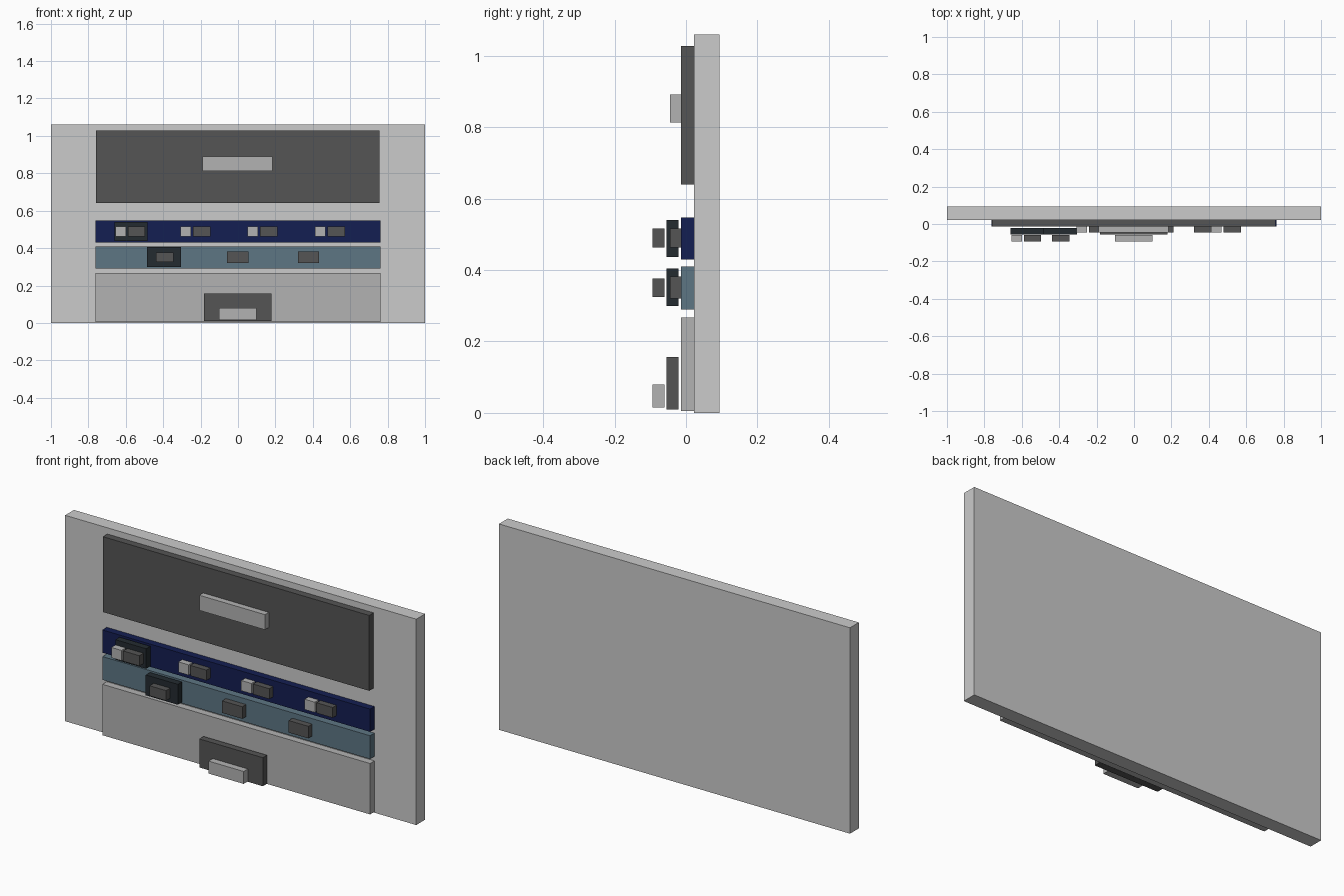
import bpy

if "Cube" in bpy.data.objects:
    bpy.data.objects.remove(bpy.data.objects["Cube"])


def material(name, rgb):
    m = bpy.data.materials.new(name)
    m.diffuse_color = (*rgb, 1)
    m.use_nodes = True
    m.node_tree.nodes["Principled BSDF"].inputs["Base Color"].default_value = m.diffuse_color
    return m


LIGHT = material("light_grey", (0.45, 0.45, 0.45))
DARK = material("dark_grey", (0.09, 0.09, 0.09))
NAVY = material("navy", (0.007, 0.013, 0.085))
STEEL = material("steel_blue", (0.11, 0.18, 0.23))
BLACK = material("selected_black", (0.017, 0.024, 0.03))

# Depth layers (front y, back y), from the board outwards
BOARD = (0.022, 0.094)
PANEL = (-0.014, 0.022)
LABEL = (-0.045, -0.014)
RAISED = (-0.055, -0.021)
TOP = (-0.094, -0.06)


def box(name, x, z, y, mat=None):
    """Box from (min, max) ranges on each axis."""
    bpy.ops.mesh.primitive_cube_add(
        size=1, location=[(a + b) / 2 for a, b in (x, y, z)])
    ob = bpy.context.object
    ob.name = name
    ob.scale = [b - a for a, b in (x, y, z)]
    bpy.ops.object.transform_apply(location=False, rotation=False, scale=True)
    if mat:
        ob.data.materials.append(mat)
    return ob


# Back board
box("back_board", (-1, 1), (0, 1.06), BOARD)

# Header panel and its bar
box("header_panel", (-0.76, 0.757), (0.64, 1.028), PANEL, DARK)
box("header_bar", (-0.189, 0.185), (0.813, 0.891), LABEL, LIGHT)

# Wide strips below the header
WIDE = (-0.763, 0.762)
box("upper_strip", WIDE, (0.43, 0.547), PANEL, NAVY)
box("lower_strip", WIDE, (0.29, 0.41), PANEL, STEEL)
box("base_panel", WIDE, (0.005, 0.267), PANEL, LIGHT)

# Raised plates behind the first tab of each strip
box("upper_tab_plate", (-0.66, -0.485), (0.437, 0.54), RAISED, BLACK)
box("lower_tab_plate", (-0.487, -0.304), (0.30, 0.405), RAISED, BLACK)

# Upper tabs: small square plus a wider block, first one on the raised plate
for i, x in enumerate((-0.656, -0.308, 0.05, 0.411)):
    layer = TOP if i == 0 else LABEL
    box(f"upper_square_{i + 1}", (x, x + 0.058), (0.463, 0.516), layer, LIGHT)
    box(f"upper_block_{i + 1}", (x + 0.068, x + 0.16), (0.463, 0.516), layer, DARK)

# Lower tabs
box("lower_block_1", (-0.438, -0.344), (0.325, 0.377), TOP, DARK)
box("lower_block_2", (-0.059, 0.056), (0.32, 0.382), LABEL, DARK)
box("lower_block_3", (0.32, 0.432), (0.32, 0.382), LABEL, DARK)

# Button on the base panel
box("button", (-0.182, 0.18), (0.01, 0.157), RAISED, DARK)
box("button_bar", (-0.102, 0.098), (0.015, 0.079), TOP, LIGHT)
